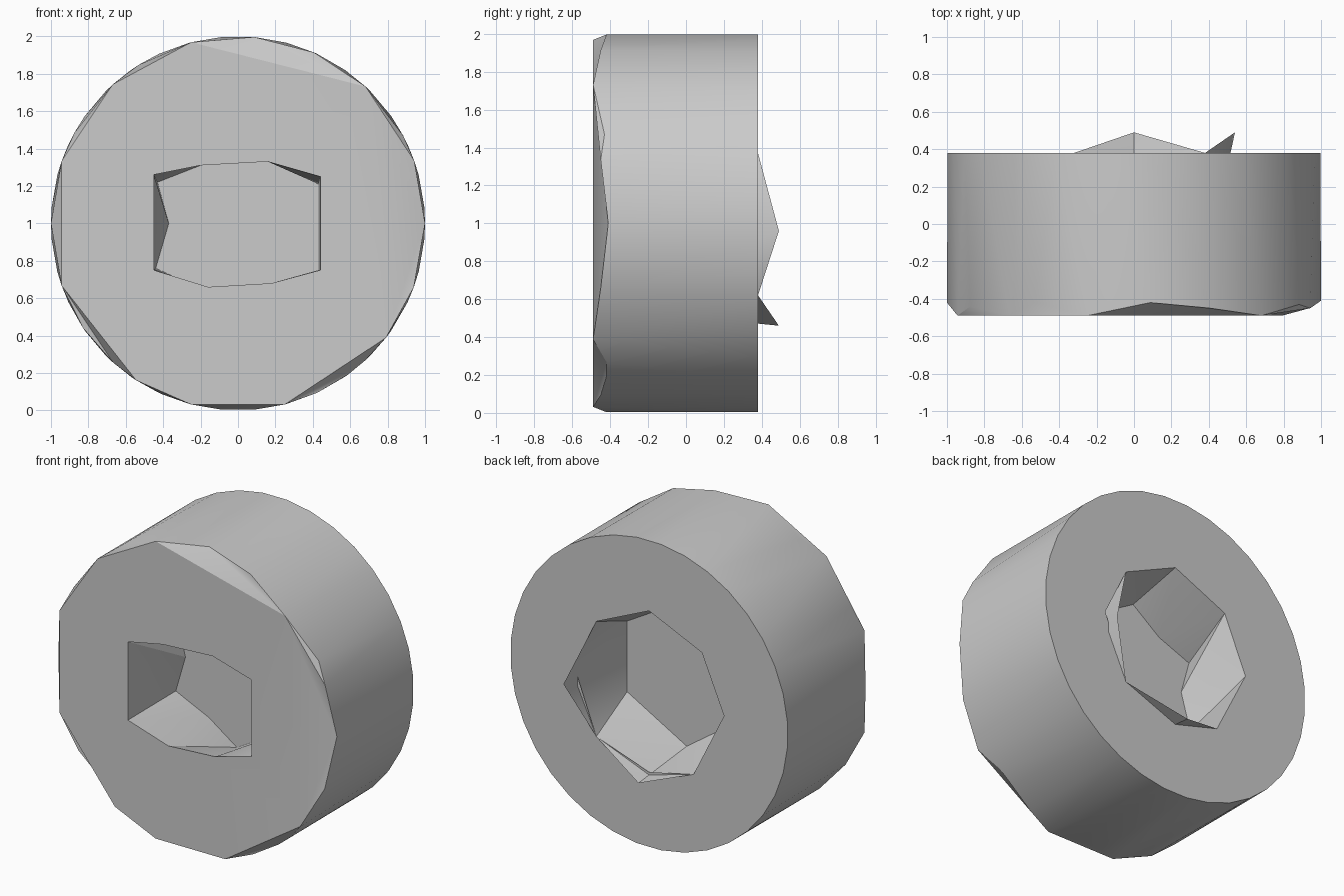
import bpy, bmesh
from math import atan2, cos, sin, radians, tau

cube = bpy.data.objects.get("Cube")
if cube:
    bpy.data.objects.remove(cube)

BACK, FRONT, WEB = 0.38, -0.49, -0.01
bm = bmesh.new()


def angle(v):
    return atan2(v.co.z - 1, v.co.x) % tau


def ring(points):
    """Vertices around the y axis, sorted by angle."""
    return sorted((bm.verts.new(p) for p in points), key=angle)


def flat(points, y):
    return ring([(x, y, 1 + z) for x, z in points])


def polar(points):
    return ring([(cos(radians(a)), y, 1 + sin(radians(a))) for a, y in points])


def join(a, b):
    """Triangle strip between two rings of any vertex counts."""
    def ang(r, i):
        return angle(r[i % len(r)]) + tau * (i // len(r))
    i = j = 0
    while i < len(a) or j < len(b):
        step_a = j >= len(b) or (i < len(a) and ang(a, i + 1) <= ang(b, j + 1))
        va, vb = a[i % len(a)], b[j % len(b)]
        if step_a:
            i += 1
            bm.faces.new((va, a[i % len(a)], vb))
        else:
            j += 1
            bm.faces.new((b[j % len(b)], vb, va))


# outer wall, ending in a chipped front rim
flat_angles = [47, 104.5, 132, 160.6, 199.4, 237, 255.5, 284.5, 322.3]
chips = [(0, -.41), (19.5, -.45), (28, -.43), (66, -.45), (85, -.42),
         (122, -.42), (151, -.44), (180, -.42), (214, -.46), (228, -.42),
         (246, -.45), (265, -.42), (275, -.42), (295, -.45), (306, -.42),
         (313, -.42), (340, -.45)]
back_edge = polar([(5 + 10 * k, BACK) for k in range(36)])
front_rim = polar([(a, FRONT) for a in flat_angles] + chips)
front_flat = polar([(a, FRONT) for a in flat_angles])
join(back_edge, front_rim)
join(front_rim, front_flat)

# front face and its opening
front_hole = flat([(.44, .25), (.16, .33), (-.2, .31), (-.45, .26),
                   (-.45, -.25), (-.16, -.34), (.18, -.32), (.44, -.25)], FRONT)
join(front_flat, front_hole)

# thin web closing the hole half way
web = [(.43, .21), (0, .46), (-.2, .31), (-.43, .22), (-.37, 0),
       (-.44, -.24), (-.2, -.35), (0, -.49), (.43, -.25)]
web_front = flat(web, WEB - .002)
web_back = flat(web, WEB + .002)
join(front_hole, web_front)
bm.faces.new(web_front)
bm.faces.new(web_back[::-1])

# back face and octagonal opening, two wall corners stand proud
corners = [(.38, .37), (0, .54), (-.38, .37), (-.54, 0), (-.32, -.44), (.38, -.38)]
spikes = [(.54, -.04), (0, -.54)]
join(flat(corners + [(.54, .04), (0, -.51)], BACK), back_edge)
back_wall = ring([(x, BACK, 1 + z) for x, z in corners]
                 + [(x, 0.49, 1 + z) for x, z in spikes])
join(web_back, back_wall)

bmesh.ops.remove_doubles(bm, verts=bm.verts[:], dist=0.0005)
bmesh.ops.dissolve_degenerate(bm, edges=bm.edges[:], dist=0.0005)

mesh = bpy.data.meshes.new("chipped_ring")
bm.to_mesh(mesh)
bm.free()
body = bpy.data.objects.new("chipped_ring", mesh)
bpy.context.collection.objects.link(body)

# plain grey
grey = bpy.data.materials.new("light_grey")
grey.use_nodes = True
colour = (0.6, 0.6, 0.6, 1)
grey.diffuse_color = colour
grey.node_tree.nodes["Principled BSDF"].inputs["Base Color"].default_value = colour
mesh.materials.append(grey)

bpy.ops.object.select_all(action="DESELECT")
body.select_set(True)
bpy.context.view_layer.objects.active = body
bpy.ops.object.shade_smooth_by_angle(angle=radians(30))
